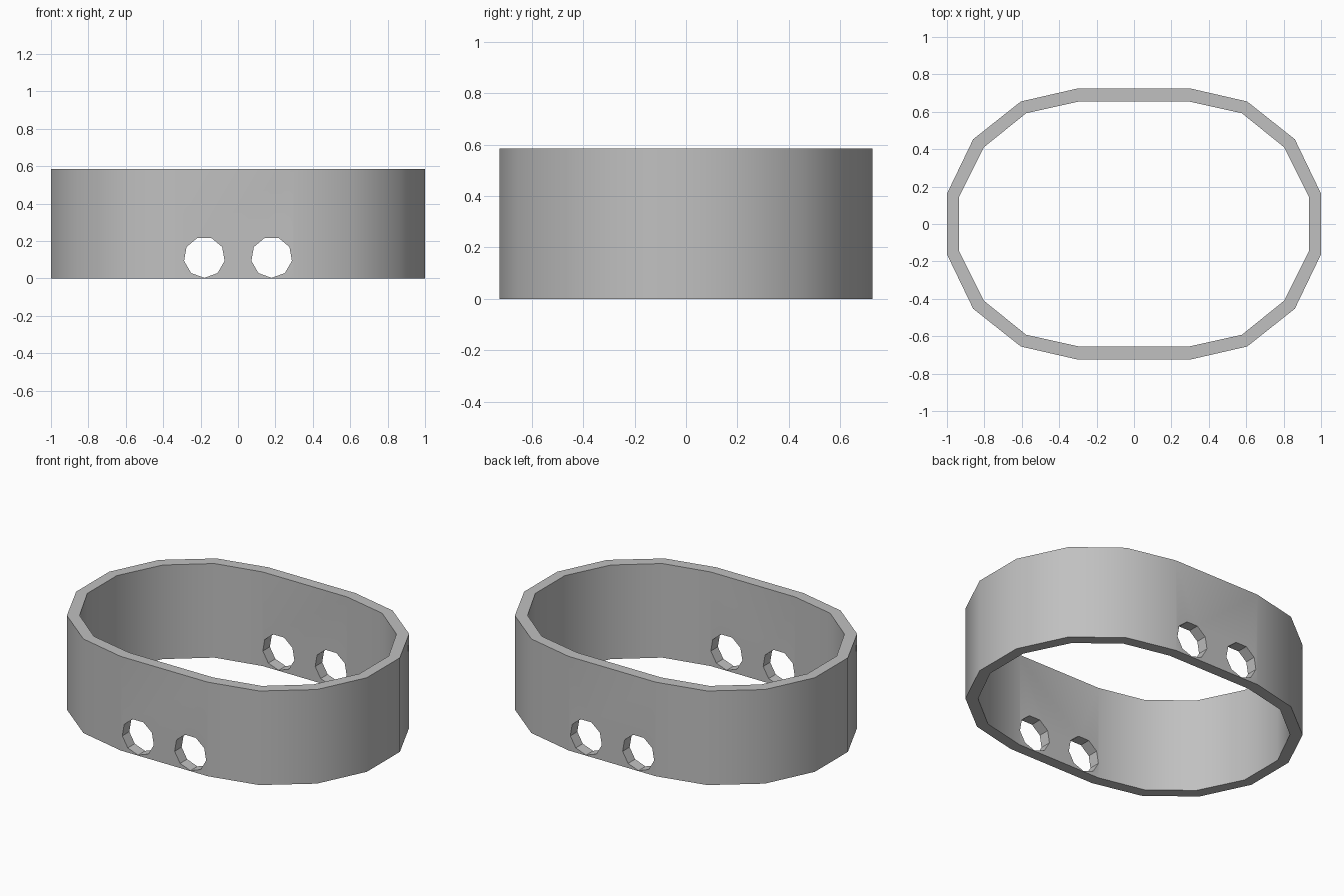
import bpy
import bmesh
from math import pi, radians

HEIGHT = 0.585
OUTER = [(1.0, 0.162), (0.86, 0.453), (0.605, 0.655), (0.30, 0.725)]
INNER = [(0.935, 0.145), (0.803, 0.41), (0.577, 0.592), (0.29, 0.656)]

cube = bpy.data.objects.get("Cube")
if cube:
    bpy.data.objects.remove(cube, do_unlink=True)

# Single grey material
grey = bpy.data.materials.new("grey")
grey.use_nodes = True
color = (0.53, 0.53, 0.53, 1)
grey.diffuse_color = color
grey.node_tree.nodes["Principled BSDF"].inputs["Base Color"].default_value = color


def full_loop(quarter):
    """Mirror a quarter outline into a closed counter-clockwise loop."""
    half = quarter + [(-x, y) for x, y in reversed(quarter)]
    return half + [(-x, -y) for x, y in half]


# Band: two outlines joined into a thick, open ring
bm = bmesh.new()
loops = [[bm.verts.new((x, y, z)) for x, y in full_loop(outline)]
         for outline, z in ((OUTER, 0), (OUTER, HEIGHT), (INNER, HEIGHT), (INNER, 0))]
count = len(loops[0])
for k in range(4):
    a, b = loops[k], loops[(k + 1) % 4]
    for i in range(count):
        j = (i + 1) % count
        bm.faces.new((a[i], a[j], b[j], b[i]))
bmesh.ops.recalc_face_normals(bm, faces=bm.faces)
mesh = bpy.data.meshes.new("band")
bm.to_mesh(mesh)
bm.free()
band = bpy.data.objects.new("band", mesh)
bpy.context.collection.objects.link(band)
mesh.materials.append(grey)

# Two nine-sided holes running through the front and back walls
for side in (-1, 1):
    bpy.ops.mesh.primitive_cylinder_add(
        vertices=9, radius=0.11, depth=2,
        location=(side * 0.18, 0, 0.113), rotation=(-pi / 2, 0, 0))
    cutter = bpy.context.object
    cutter.name = "hole_cutter"
    cutter.hide_render = True
    cutter.data.materials.append(grey)
    bpy.context.view_layer.objects.active = band
    cut = band.modifiers.new("hole", "BOOLEAN")
    cut.operation = "DIFFERENCE"
    cut.solver = "EXACT"
    cut.object = cutter
    bpy.ops.object.modifier_apply(modifier=cut.name)
    bpy.data.objects.remove(cutter, do_unlink=True)

# Smooth walls, sharp rims and hole edges
bpy.ops.object.select_all(action="DESELECT")
band.select_set(True)
bpy.context.view_layer.objects.active = band
bpy.ops.object.shade_smooth_by_angle(angle=radians(30))
